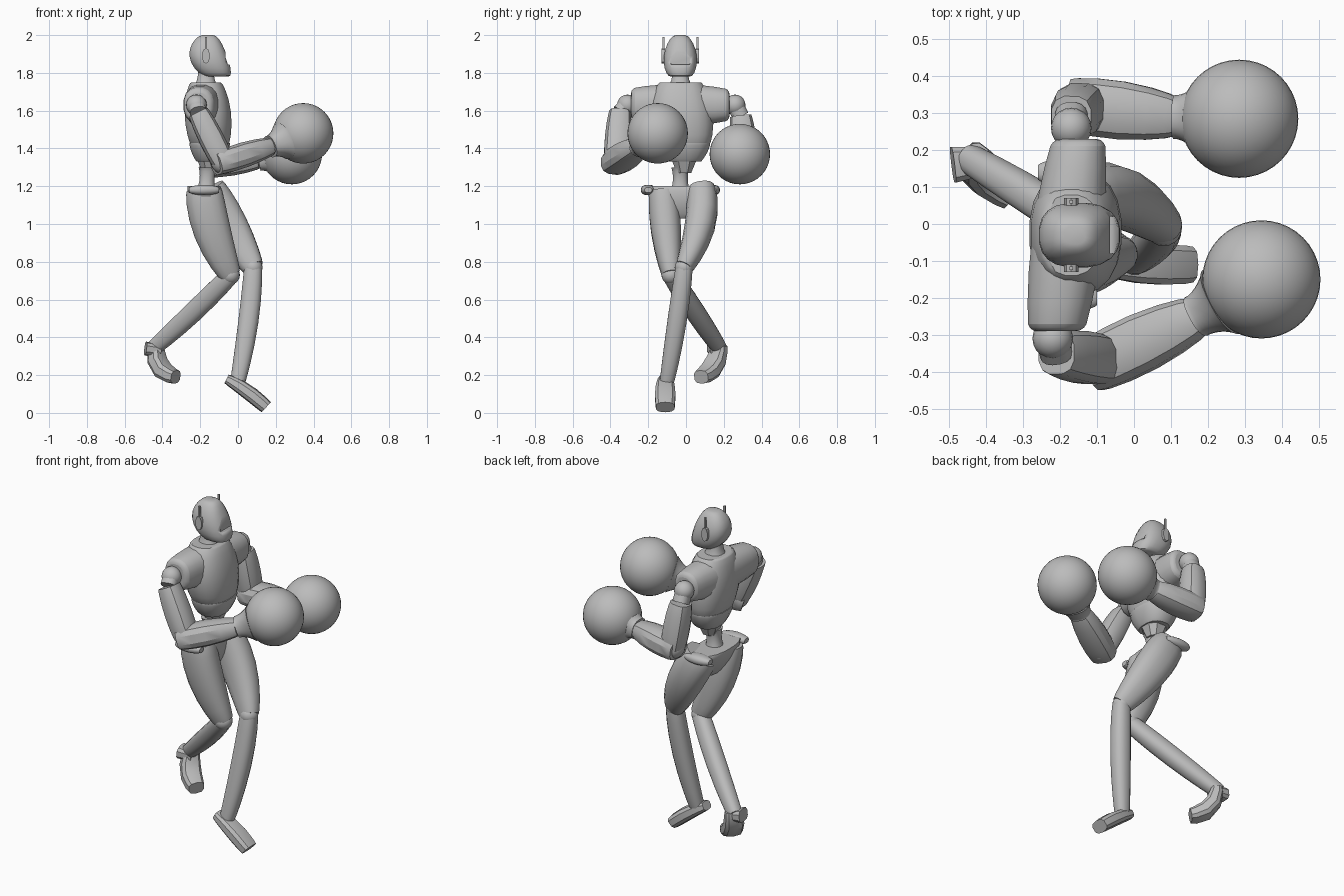
import bpy, bmesh, math
from mathutils import Vector

default_cube = bpy.data.objects.get("Cube")
if default_cube:
    bpy.data.objects.remove(default_cube, do_unlink=True)

SHADE = 0.5
grey = bpy.data.materials.new("mid grey")
grey.use_nodes = True
grey.diffuse_color = (SHADE, SHADE, SHADE, 1)
grey.node_tree.nodes["Principled BSDF"].inputs["Base Color"].default_value = grey.diffuse_color

ALONG_X, ALONG_Y, UP = Vector((1, 0, 0)), Vector((0, 1, 0)), Vector((0, 0, 1))


def finish(name, bm, angle=40):
    bmesh.ops.recalc_face_normals(bm, faces=bm.faces)
    mesh = bpy.data.meshes.new(name)
    bm.to_mesh(mesh)
    bm.free()
    mesh.materials.append(grey)
    obj = bpy.data.objects.new(name, mesh)
    bpy.context.collection.objects.link(obj)
    bpy.ops.object.select_all(action='DESELECT')
    obj.select_set(True)
    bpy.context.view_layer.objects.active = obj
    bpy.ops.object.shade_smooth_by_angle(angle=math.radians(angle))
    return obj


def squared(value, power):
    return math.copysign(abs(value) ** power, value)


def tube(name, start, end, widths, bend=None, bulge=0, fullness=.7, depth=1, axis=None,
         side=ALONG_Y, sides=16, steps=8, power=.85, angle=40):
    """Swept oval tube: widths blend from start to end and swell by bulge between."""
    start, end = Vector(start), Vector(end)
    bend = Vector(bend) if bend else (start + end) / 2
    bm = bmesh.new()
    rings = []
    for step in range(steps + 1):
        t = (1 - math.cos(math.pi * step / steps)) / 2
        first, second = start.lerp(bend, t), bend.lerp(end, t)
        centre = first.lerp(second, t)
        forward = axis or (second - first).normalized()
        across = (side - forward * side.dot(forward)).normalized()
        other = forward.cross(across)
        swell = bulge * max(0, math.sin(math.pi * t)) ** fullness
        radius = widths[0] + (widths[1] - widths[0]) * t + swell
        ring = []
        for k in range(sides):
            a = math.tau * (k + .5) / sides
            offset = across * squared(math.cos(a), power) + other * squared(math.sin(a), power) * depth
            ring.append(bm.verts.new(centre + offset * radius))
        rings.append(ring)
    for low, high in zip(rings, rings[1:]):
        for k in range(sides):
            n = (k + 1) % sides
            bm.faces.new((low[k], low[n], high[n], high[k]))
    bm.faces.new(rings[0])
    bm.faces.new(rings[-1])
    return finish(name, bm, angle)


def ball(name, centre, radius, segments=20):
    bm = bmesh.new()
    bmesh.ops.create_uvsphere(bm, u_segments=segments, v_segments=segments // 2, radius=radius)
    bmesh.ops.translate(bm, verts=bm.verts, vec=centre)
    return finish(name, bm)


def block(name, centre, size):
    bm = bmesh.new()
    bmesh.ops.create_cube(bm, size=1)
    bmesh.ops.scale(bm, verts=bm.verts, vec=size)
    bmesh.ops.translate(bm, verts=bm.verts, vec=centre)
    return finish(name, bm)


def soften(obj, width):
    bevel = obj.modifiers.new("soft rim", 'BEVEL')
    bevel.width, bevel.segments = width, 3
    bevel.limit_method, bevel.angle_limit = 'ANGLE', math.radians(50)


# Head with a shallow recessed visor
MID = -.03
head = tube("head", (-.11, MID, 1.78), (-.16, MID, 2), (.05, .025), bend=(-.18, MID, 1.89),
            bulge=.05, fullness=.5, depth=1.15, axis=UP, sides=20, steps=10, power=.8)
visor = block("visor_cutter", (-.05, MID, 1.89), (.03, .1, .09))
visor.hide_render = True
visor.hide_set(True)
cut = head.modifiers.new("visor", 'BOOLEAN')
cut.operation, cut.object, cut.solver = 'DIFFERENCE', visor, 'EXACT'

# Ear pods and antennae
for label, sign in (("left", 1), ("right", -1)):
    inner = Vector((-.17, MID + sign * .08, 1.89))
    tube(label + "_ear_pod", inner, inner + ALONG_Y * sign * .02, (.02, .02),
         depth=2, side=ALONG_X, sides=10, steps=1)
    block(label + "_antenna", inner + Vector((0, sign * .01, .06)), (.01, .01, .08))

# Neck and torso
tube("neck", (-.17, MID, 1.7), (-.17, MID, 1.83), (.08, .045), bulge=-.015, axis=UP)
chest = tube("chest", (-.15, -.01, 1.42), (-.17, MID, 1.75), (.135, .11), bend=(-.16, MID, 1.6),
             bulge=.045, depth=.74, axis=UP, sides=20)
soften(chest, .03)
yoke = tube("shoulder_yoke", (-.21, -.29, 1.63), (-.15, .23, 1.63), (.075, .07),
            bulge=.025, axis=ALONG_Y, side=ALONG_X, depth=1.15)
soften(yoke, .02)
tube("rib_band", (-.15, -.01, 1.33), (-.15, -.01, 1.43), (.09, .14), bulge=.01, depth=.78, axis=UP)
tube("abdomen", (-.15, -.01, 1.27), (-.15, -.01, 1.36), (.04, .08), sides=8, steps=3, axis=UP)
tube("waist", (-.17, MID, 1.16), (-.16, MID, 1.3), (.06, .05), bulge=-.015, axis=UP)

# Pelvis with flared hip crests
tube("pelvis", (-.15, MID, 1.03), (-.18, MID, 1.2), (.06, .17), bulge=.04, depth=.52, axis=UP)
for label, y in (("left", .14), ("right", -.2)):
    tube(label + "_hip_crest", (-.26, y, 1.18), (-.1, y, 1.18), (.02, .02), bulge=.02, depth=.7)

# Legs: thigh, knee and shin for each side
legs = {
    "left": dict(hip=(-.16, .08, 1.18), thigh=(-.05, .11, 1), knee=(.08, -.01, .77),
                 calf=(.07, -.04, .5), ankle=(0, -.1, .17)),
    "right": dict(hip=(-.18, -.12, 1.18), thigh=(-.16, -.11, .96), knee=(-.04, -.08, .73),
                  calf=(-.23, .05, .53), ankle=(-.45, .18, .34)),
}
for label, leg in legs.items():
    tube(label + "_thigh", leg["hip"], leg["knee"], (.075, .045), bend=leg["thigh"],
         bulge=.02, depth=1.25)
    ball(label + "_knee", leg["knee"], .05)
    tube(label + "_shin", leg["knee"], leg["ankle"], (.045, .038), bend=leg["calf"],
         bulge=.01, depth=1.05)

# Feet: the front one is planted, the back one is pushing off
foot_style = dict(sides=10, steps=5, power=.7, angle=30)
tube("left_foot", (-.06, -.11, .18), (.15, -.11, .03), (.035, .05), bend=(.04, -.11, .13),
     bulge=.012, depth=.72, **foot_style)
tube("right_heel", (-.49, .16, .34), (-.41, .17, .33), (.05, .04), depth=.75, **foot_style)
tube("right_foot", (-.43, .18, .36), (-.33, .08, .19), (.04, .045), bend=(-.45, .16, .22),
     bulge=.015, depth=.8, side=Vector((.6, .8, 0)), **foot_style)

# Arms: shoulder, upper arm, elbow, forearm, cuff and round glove
arms = {
    "left": dict(shoulder=(-.17, .26, 1.63), top=(-.17, .29, 1.57), elbow=(-.14, .32, 1.31),
                 wrist=(.11, .29, 1.34), glove=(.285, .285, 1.37)),
    "right": dict(shoulder=(-.22, -.31, 1.63), top=(-.21, -.35, 1.59), elbow=(-.08, -.37, 1.33),
                  wrist=(.17, -.25, 1.41), glove=(.345, -.15, 1.48)),
}
arm_style = dict(sides=12, steps=6, power=.75, angle=30)
for label, arm in arms.items():
    shoulder, top, elbow, wrist, glove = map(Vector, arm.values())
    ball(label + "_shoulder_ball", shoulder, .055)
    tube(label + "_shoulder_link", shoulder, top, (.045, .045), side=ALONG_X)
    tube(label + "_upper_arm", top, elbow, (.055, .06), bulge=.01, depth=1.05, side=ALONG_X, **arm_style)
    ball(label + "_elbow", elbow, .065)
    tube(label + "_forearm", elbow.lerp(wrist, -.15), wrist, (.07, .055), bulge=.018, depth=.85, **arm_style)
    tube(label + "_cuff", wrist, wrist.lerp(glove, .4), (.06, .1), bulge=-.01, sides=24)
    ball(label + "_glove", glove, .16, segments=40)
